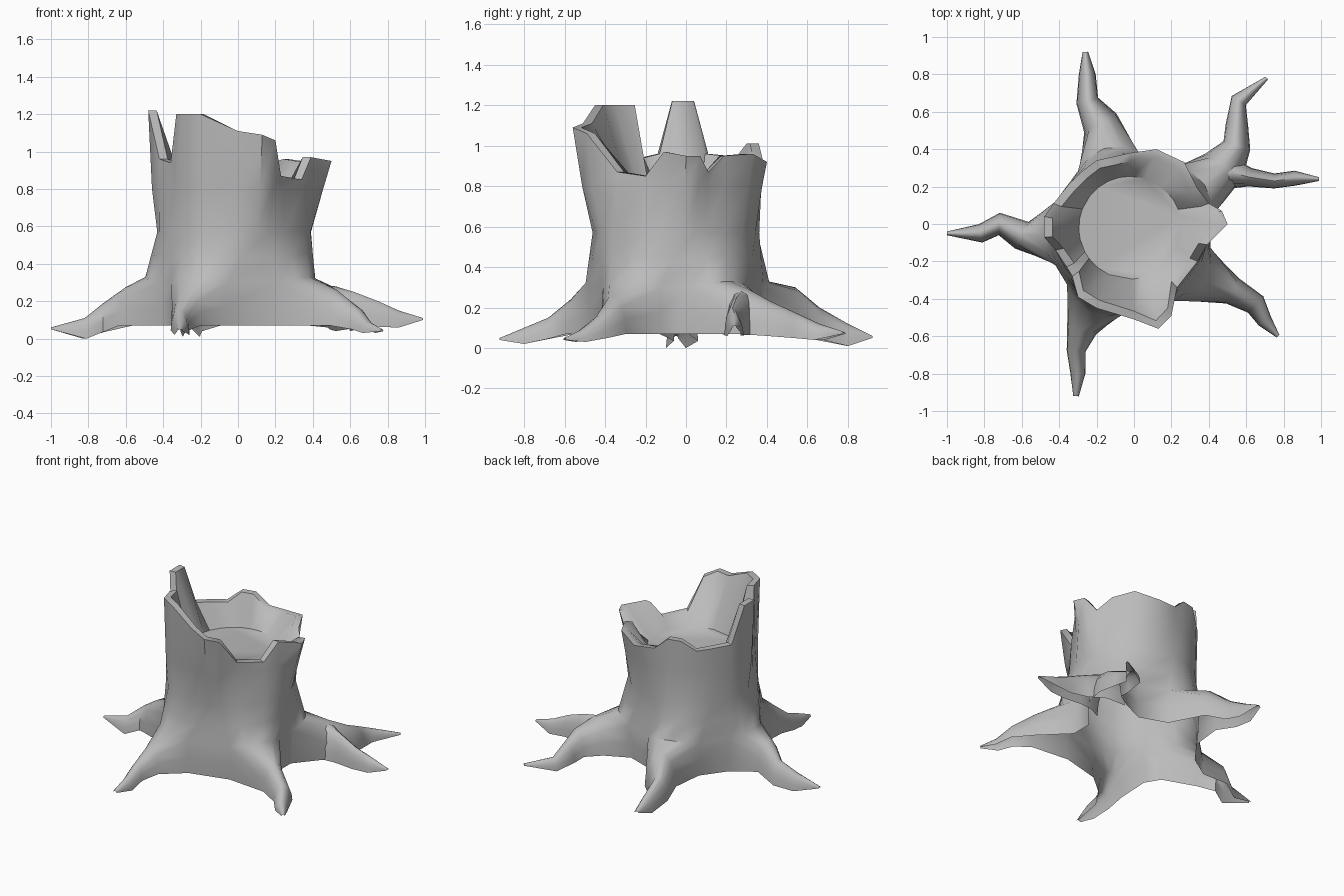
import bpy, bmesh, math
from mathutils import Vector

cube = bpy.data.objects.get("Cube")
if cube:
    bpy.data.objects.remove(cube)

grey = bpy.data.materials.new("weathered_grey")
grey.use_nodes = True
COLOUR = (0.5, 0.5, 0.5, 1)
grey.diffuse_color = COLOUR
grey.node_tree.nodes["Principled BSDF"].inputs["Base Color"].default_value = COLOUR

UP = Vector((0, 0, 1))
CENTRE = Vector((-.02, -.05, 0))

# Jagged broken rim, counter-clockwise from the left side
rim = [Vector(p) for p in (
    (.5, 0, .95), (.47, .07, .95), (.4, .11, .87), (.34, .19, .95),
    (.27, .33, .96), (.12, .4, .92), (-.02, .38, .93), (-.11, .36, 1.01),
    (-.2, .34, 1.01), (-.28, .28, .94), (-.35, .21, .95), (-.43, .11, .96),
    (-.48, .04, 1.22), (-.48, -.07, 1.22), (-.42, -.14, .96), (-.36, -.23, .94),
    (-.33, -.28, 1.2), (-.3, -.39, 1.2), (-.2, -.45, 1.2), (0, -.51, 1.11),
    (.13, -.56, 1.09), (.2, -.49, 1.06), (.23, -.34, .87), (.34, -.2, .85),
    (.39, -.11, .97))]
N = len(rim)

# Roots: bearing, underside height, tip height, (x, y, half width, ridge height) stations
ROOTS = [
    # back left
    (33, .04, .08, [(.48, .31, .12, .29), (.55, .42, .075, .23), (.55, .53, .06, .18),
                    (.56, .66, .045, .12), (.71, .78, .01, .08)]),
    # back
    (107, .01, .06, [(-.18, .54, .1, .3), (-.25, .66, .06, .2),
                     (-.25, .8, .045, .12), (-.26, .92, .015, .06)]),
    # right
    (180, 0, .06, [(-.6, -.06, .08, .275), (-.72, 0, .06, .19),
                   (-.82, -.05, .05, .11), (-1, -.05, .01, .06)]),
    # front right
    (242, .02, .05, [(-.28, -.57, .08, .24), (-.31, -.68, .05, .15),
                     (-.3, -.8, .04, .1), (-.31, -.92, .015, .05)]),
    # front left
    (327, .03, .05, [(.53, -.36, .075, .26), (.65, -.43, .06, .16),
                     (.7, -.52, .04, .09), (.77, -.6, .01, .05)]),
]
SPREAD = (-23, -12, 0, 12, 23)


def out(p):
    """Level unit direction from the trunk axis to a point."""
    d = p - CENTRE
    d.z = 0
    return d.normalized()


def trunk_ring(z, radius, follow=0):
    """Trunk section: a circle partly following the rim outline."""
    ring = [(CENTRE + out(p) * radius).lerp(p, follow) for p in rim]
    for q in ring:
        q.z = z
    return ring


def foot_ring(z, radius, flare=0, lift=0):
    """Low trunk section with five columns gathered at each root."""
    ring = []
    for bearing, *_ in ROOTS:
        for off in SPREAD:
            a = math.radians(bearing + off)
            swell = 1 - (off / SPREAD[-1]) ** 2
            d = Vector((math.cos(a), math.sin(a), 0))
            ring.append(CENTRE + d * (radius + flare * swell) + UP * (z + lift * swell))
    return ring[-1:] + ring[:-1]


def skin(bm, rings, closed=False, holes=()):
    """Join equal rings with quads, leaving out the (row, column) cells in holes."""
    rows = [[bm.verts.new(p) for p in ring] for ring in rings]
    n = len(rows[0])
    for k in range(len(rows) - 1):
        for j in range(n if closed else n - 1):
            if (k, j) not in holes:
                i = (j + 1) % n
                quad = [rows[k][j], rows[k][i], rows[k + 1][i], rows[k + 1][j]]
                bm.faces.new(quad if closed else quad[::-1])
    return rows


def finish(name, bm):
    """Weld seams and turn the mesh into a smooth-shaded object."""
    loose = [v for v in bm.verts if not v.link_faces]
    bmesh.ops.delete(bm, geom=loose, context="VERTS")
    bmesh.ops.remove_doubles(bm, verts=bm.verts[:], dist=.0005)
    mesh = bpy.data.meshes.new(name)
    bm.to_mesh(mesh)
    bm.free()
    mesh.materials.append(grey)
    obj = bpy.data.objects.new(name, mesh)
    bpy.context.collection.objects.link(obj)
    bpy.ops.object.select_all(action="DESELECT")
    obj.select_set(True)
    bpy.context.view_layer.objects.active = obj
    bpy.ops.object.shade_smooth_by_angle(angle=math.radians(52))


def arches(path, low, tip):
    """Open-bottomed arch sections along a root's stations."""
    rings, last = [], len(path) - 1
    for k, (x, y, w, top) in enumerate(path):
        before, after = path[max(k - 1, 0)], path[min(k + 1, last)]
        d = Vector((after[0] - before[0], after[1] - before[1], 0)).normalized()
        side = d.cross(UP)
        t = k / (last - 1)
        base = tip - .01 if k == last else .07 * (1 - t) + low * t
        ring = []
        for j in range(9):
            a = math.pi * j / 8
            q = Vector((x, y, base)) + side * w * math.cos(a)
            ring.append(q + UP * (top - base) * math.sin(a))
        rings.append(ring)
    return rings


# Trunk: outside wall, rim, inside wall and sunken floor, open where roots join
foot = [foot_ring(.07, .42), foot_ring(.18, .43), foot_ring(.3, .435, .04, .03)]
waist = trunk_ring(.57, .412)
shoulder = [a.lerp(b, .5) for a, b in zip(foot[2], waist)]
inner_rim = [p - out(p) * .045 for p in rim]
floor = [CENTRE + Vector((0, .03, .8)) + out(p) * .275 for p in rim]
upper = [shoulder, waist, trunk_ring(.8, .41, .6), rim, inner_rim, floor]
starts = [1 + 5 * i for i in range(len(ROOTS))]
openings = {(r, (c + i) % N) for c in starts for i in range(4) for r in range(2)}
stump = bmesh.new()
rows = skin(stump, foot + upper, closed=True, holes=openings)
stump.faces.new(rows[-1])

# Roots grow out of the arch-shaped openings
for c, (_, low, tip, path) in zip(starts, ROOTS):
    end = (c + 4) % N
    arch = [foot[0][c], foot[1][c]]
    arch += [foot[2][(c + i) % N] for i in range(5)]
    arch += [foot[1][end], foot[0][end]]
    skin(stump, [arch] + arches(path, low, tip))
finish("stump_with_roots", stump)

# Second fork of the back left root
branch = bmesh.new()
skin(branch, arches([(.4, .25, .11, .29), (.52, .275, .085, .28), (.62, .25, .05, .25),
                     (.75, .23, .04, .2), (.86, .245, .04, .15), (.99, .24, .01, .11)],
                    .06, .11))
finish("left_root_branch", branch)
